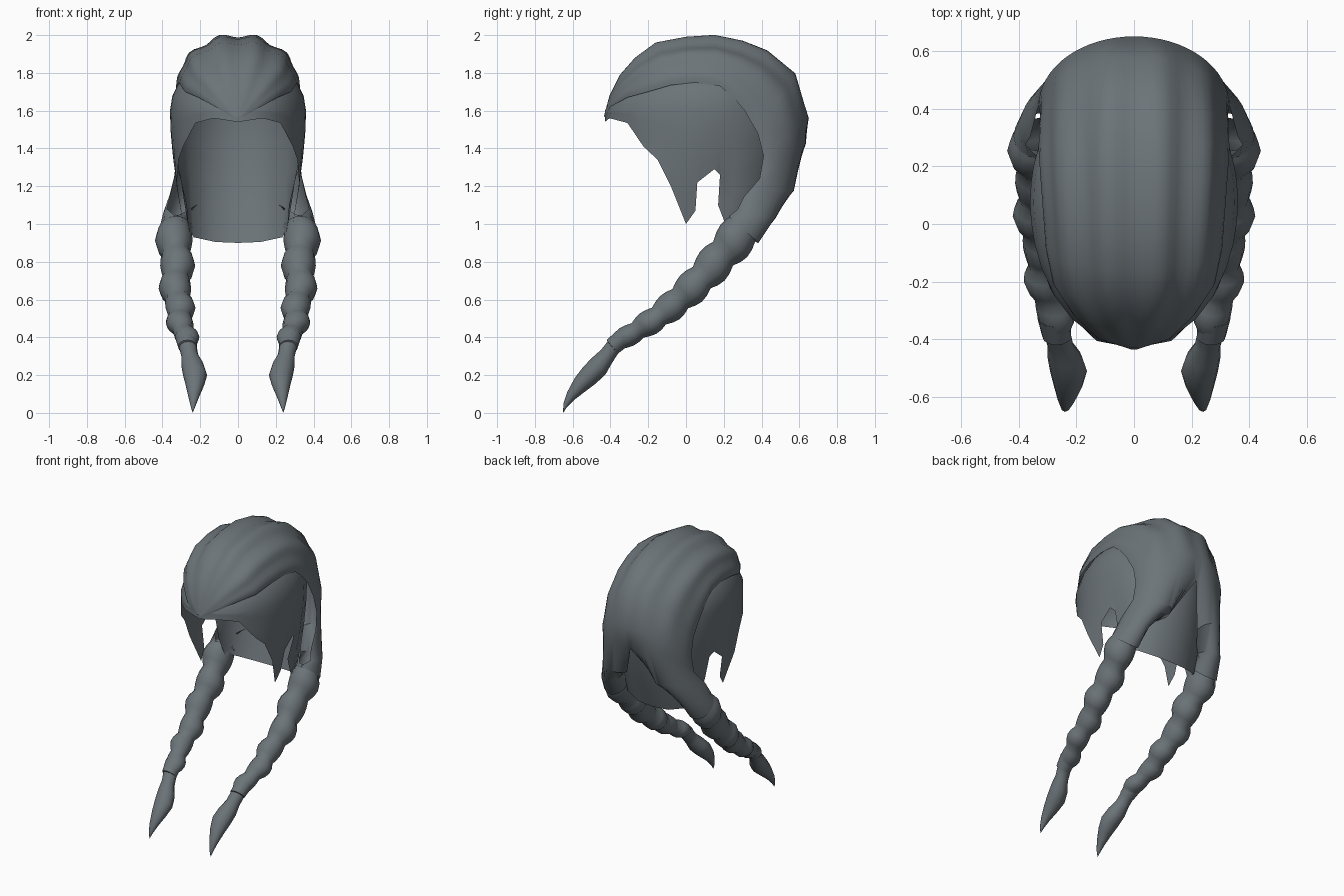
import bpy, bmesh, math
from mathutils import Vector

cube = bpy.data.objects.get("Cube")
if cube:
    bpy.data.objects.remove(cube)

COLOUR = (0.15, 0.175, 0.19, 1)
mat = bpy.data.materials.new("slate_hair")
mat.use_nodes = True
mat.diffuse_color = COLOUR
bsdf = mat.node_tree.nodes["Principled BSDF"]
bsdf.inputs["Base Color"].default_value = COLOUR
bsdf.inputs["Roughness"].default_value = 0.7


def loft(name, rows, flip=False, angle=45):
    """Skin rows of points for the left half and mirror them."""
    bm = bmesh.new()
    grid = [[bm.verts.new(p) for p in row] for row in rows]
    for a, b in zip(grid, grid[1:]):
        for j in range(len(a) - 1):
            quad = (a[j], a[j + 1], b[j + 1], b[j])
            bm.faces.new(quad[::-1] if flip else quad)
    bmesh.ops.remove_doubles(bm, verts=bm.verts, dist=0.0005)
    mesh = bpy.data.meshes.new(name)
    bm.to_mesh(mesh)
    bm.free()
    mesh.materials.append(mat)
    obj = bpy.data.objects.new(name, mesh)
    bpy.context.collection.objects.link(obj)
    mirror = obj.modifiers.new("mirror", 'MIRROR')
    mirror.merge_threshold = 0.001
    bpy.ops.object.select_all(action='DESELECT')
    obj.select_set(True)
    bpy.context.view_layer.objects.active = obj
    bpy.ops.object.shade_smooth_by_angle(angle=math.radians(angle))
    return obj


def arc(c, a, b, t0, t1, ridge=0.0, n=16):
    """Part of an ellipse around c with half axes a and b, with optional ridges."""
    pts = []
    for j in range(n + 1):
        t = math.radians(t0 + (t1 - t0) * j / n)
        k = 1 - ridge * math.cos(math.pi * j / 3) * (1 - (j / n) ** 2)
        pts.append(Vector(c) + k * (Vector(a) * math.cos(t) + Vector(b) * math.sin(t)))
    return pts


# Swept-back hair: (crown y, z), (side edge x, y, z) from brow to back
swept = [
    ((-.435, 1.57), (.02, -.43, 1.565)), ((-.405, 1.68), (.12, -.40, 1.62)),
    ((-.35, 1.79), (.21, -.31, 1.67)), ((-.27, 1.88), (.28, -.20, 1.70)),
    ((-.16, 1.96), (.305, -.08, 1.735)), ((0, 1.99), (.315, .05, 1.75)),
    ((.15, 2.0), (.325, .18, 1.73)), ((.30, 1.97), (.33, .25, 1.67)),
    ((.43, 1.92), (.33, .31, 1.60)), ((.58, 1.80), (.325, .38, 1.48)),
    ((.65, 1.56), (.33, .41, 1.36)),
]
rows = []
for i, ((cy, cz), (ex, ey, ez)) in enumerate(swept):
    ridge = 0.05 * max(0, math.sin(math.pi * i / (len(swept) - 1))) ** .6
    rows.append(arc((0, ey, ez), (0, cy - ey, cz - ez), (ex, 0, 0), 0, 90, ridge))

# The hair divides at the back and each half curls into a tube
rows += [
    arc((.1318, .45, 1.26), (0, .175, .17), (.205, -.06, -.02), -40, 90),
    arc((.245, .41, 1.15), (0, .145, .03), (.118, -.07, 0), -90, 105),
    arc((.315, .365, 1.06), (0, .105, -.03), (.08, -.03, 0), -130, 130),
    arc((.33, .305, .97), (0, .078, -.07), (.088, 0, 0), -180, 180),
]
loft("swept_hair", rows, flip=True)

# Braids: a tapering tube with six swellings, ending in a tuft
ACROSS = Vector((0, .64, -.77))


def ring(x, y, z, wide, deep):
    return arc((x, y, z), ACROSS * deep, (wide, 0, 0), -180, 180, n=12)


braid = []
STEPS = 24
start, end = Vector((.33, .31, .98)), Vector((.27, -.37, .37))
for k in range(STEPS + 1):
    s = k / STEPS
    p = start.lerp(end, s)
    bow = math.sin(math.pi * s)
    swell = .88 + .26 * abs(math.sin(math.pi * k / 4))
    p.x += .02 * bow + .01 * math.sin(math.pi * k / 4)
    p.z -= .07 * bow
    braid.append(ring(*p, (.09 - .035 * s) * swell, (.102 - .055 * s) * swell))
tuft = [
    (.255, -.42, .30, .045, .045), (.24, -.46, .25, .06, .056),
    (.227, -.51, .20, .064, .055), (.228, -.56, .15, .05, .045),
    (.234, -.61, .09, .03, .028), (.238, -.64, .04, .014, .014),
    (.24, -.65, .002, .001, .001),
]
braid += [ring(*t) for t in tuft]
loft("braids", braid, flip=True, angle=60)

# Bands that hold the braid ends
loft("braid_bands", [ring(.275, -.33, .40, .04, .035), ring(.277, -.325, .405, .058, .05),
                     ring(.268, -.39, .35, .05, .047), ring(.266, -.392, .348, .035, .03)],
     flip=True)

# Scalp layer: lower rim with sideburn and ear notch, brow to nape
rim = [
    (0, -.43, 1.54), (.13, -.405, 1.56), (.225, -.31, 1.535), (.29, -.225, 1.41),
    (.315, -.15, 1.34), (.325, -.08, 1.2), (.29, 0, 1.0), (.30, .05, 1.07),
    (.325, .06, 1.22), (.325, .15, 1.29), (.31, .18, 1.26), (.27, .17, 1.1),
    (.26, .22, .97), (.235, .32, .93), (.12, .37, .905), (0, .38, .90),
]
girth_y = [-.43, -.40, -.33, -.25, -.15, -.07, 0, .05, .08, .14, .18, .21, .27, .40, .51, .55]
MID = .08
girth = []
for y in girth_y:
    half = .51 if y < MID else .47
    x = .36 * math.sqrt(max(0, 1 - ((y - MID) / half) ** 2))
    girth.append(Vector((x, y, 1.60)))

scalp = []
for v in (0, .25, .5, .75, 1):
    row = []
    for low, high in zip(rim, girth):
        low = Vector(low)
        p = low.lerp(high, math.sin(v * math.pi / 2))
        p.z = low.z + (high.z - low.z) * v
        row.append(p)
    scalp.append(row)
# Dome hidden beneath the swept hair
for deg in (15, 30, 45, 60, 75, 90):
    up = math.sin(math.radians(deg))
    scale = max(0, math.cos(math.radians(deg)))
    row = []
    for g in girth:
        y = MID + (g.y - MID) * scale
        if g.y < MID:
            y += .12 * up * (MID - g.y) / .51 * scale
        row.append(Vector((g.x * scale, y, g.z + .3 * up)))
    scalp.append(row)
loft("scalp_hair", scalp)
